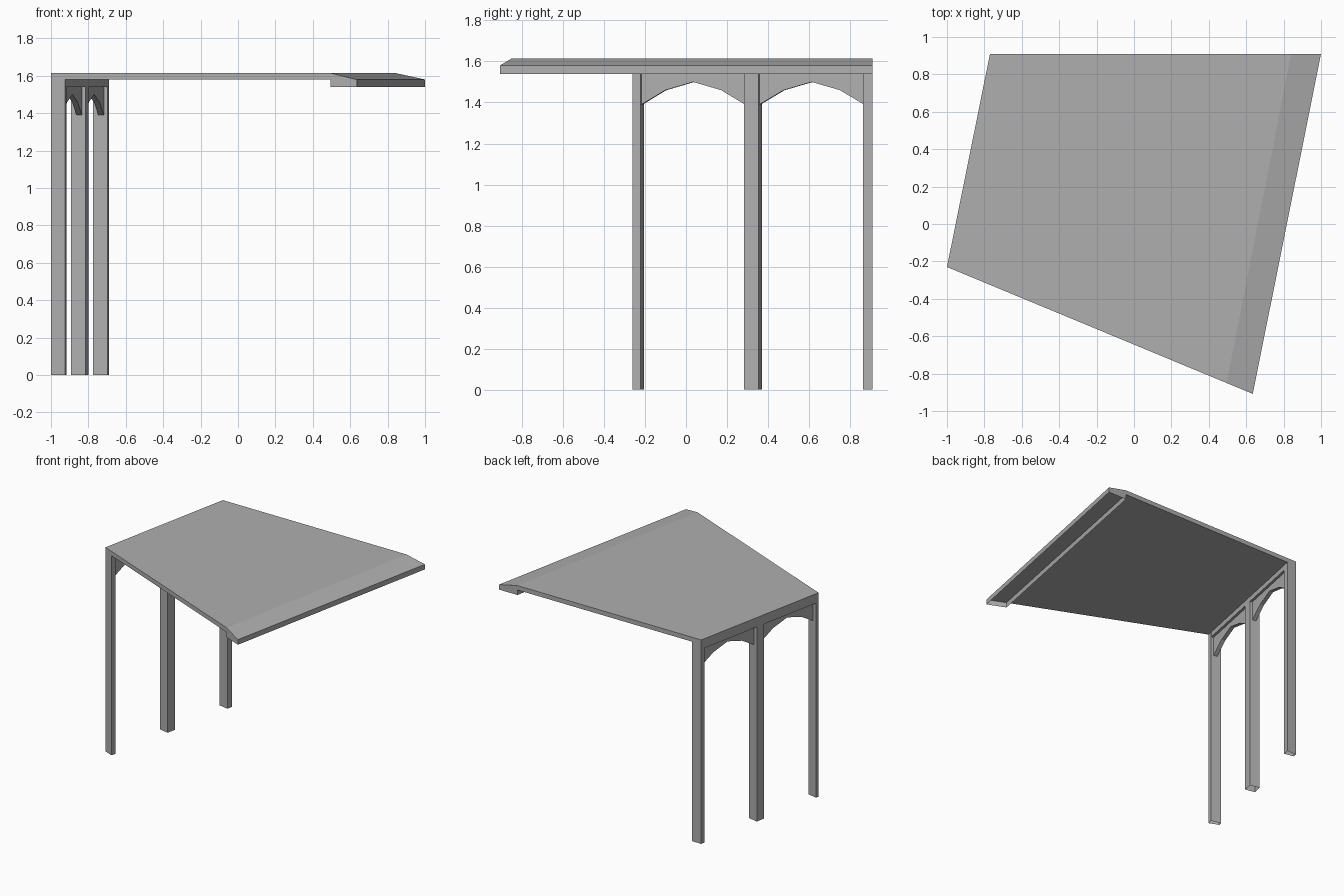
import bpy
from mathutils import Vector

cube = bpy.data.objects.get("Cube")
if cube:
    bpy.data.objects.remove(cube, do_unlink=True)

grey = bpy.data.materials.new("plain_grey")
grey.use_nodes = True
GREY = (0.43, 0.43, 0.43, 1)
grey.diffuse_color = GREY
grey.node_tree.nodes["Principled BSDF"].inputs["Base Color"].default_value = GREY

TOP, UNDER, LIP = 1.615, 1.58, 1.54

# Plan corners of the roof, with the crease where the eave starts to slope
left_front, left_back = Vector((-1, -0.23)), Vector((-0.77, 0.91))
crease_front, crease_back = Vector((0.495, -0.85)), Vector((0.84, 0.91))
eave_front, eave_back = Vector((0.635, -0.908)), Vector((1, 0.91))

# Directions along the left side and inward from it
along = (left_back - left_front).normalized()
inward = Vector((along.y, -along.x))


def make(name, verts, faces):
    mesh = bpy.data.meshes.new(name)
    mesh.from_pydata([tuple(v) for v in verts], [], faces)
    mesh.materials.append(grey)
    obj = bpy.data.objects.new(name, mesh)
    bpy.context.collection.objects.link(obj)
    return obj


def loft(name, lower, upper, bottom=True):
    """Join two matching counter-clockwise rings into a solid."""
    n = len(lower)
    faces = [(i, (i + 1) % n, (i + 1) % n + n, i + n) for i in range(n)]
    faces.append(tuple(range(n, 2 * n)))
    if bottom:
        faces.append(tuple(reversed(range(n))))
    return make(name, list(lower) + list(upper), faces)


def prism(name, plan, z0, z1, bottom=True):
    return loft(name, [(p.x, p.y, z0) for p in plan],
                [(p.x, p.y, z1) for p in plan], bottom)


def side(s, o):
    """Plan point at distance s along the left side, o inward."""
    return left_front + along * s + inward * o


# Roof: flat slab and a wedge along the eave
prism("roof_slab", [left_front, crease_front, crease_back, left_back], UNDER, TOP)
make("eave_slope",
     [(*crease_front, UNDER), (*eave_front, UNDER), (*eave_back, UNDER),
      (*crease_back, UNDER), (*crease_front, TOP), (*crease_back, TOP)],
     [(3, 2, 1, 0), (4, 1, 2, 5), (0, 1, 4), (2, 3, 5)])

# Thin skirt hanging under the eave, open below
ring = [crease_front, eave_front, eave_back, crease_back]
make("eave_skirt",
     [(*p, z) for z in (LIP, UNDER) for p in ring],
     [(i, (i + 1) % 4, (i + 1) % 4 + 4, i + 4) for i in range(4)])

# Posts, open at the foot
DEPTH = 0.08
length = (left_back - left_front).length
front_dir = (eave_front - left_front).normalized()
front_inner = left_front + front_dir * 0.081
back_inner = left_back + Vector((0.081, 0))
S_FRONT, S_MID, S_MID_END, S_BACK = 0.025, 0.54, 0.612, 1.132
posts = {
    "front_post": [left_front, front_inner, side(S_FRONT, DEPTH), side(S_FRONT, 0)],
    "middle_post": [side(S_MID, 0), side(S_MID, DEPTH),
                    side(S_MID_END, DEPTH), side(S_MID_END, 0)],
    "back_post": [side(S_BACK, 0), side(S_BACK, DEPTH), back_inner, left_back],
}
for name, plan in posts.items():
    prism(name, plan, 0, UNDER, bottom=False)

# Header beam over the posts
prism("header_beam", [left_front, front_inner, back_inner, left_back], LIP, UNDER)

# Arched panels between the posts
arch = [(0, 1.39), (0.23, 1.46), (0.5, 1.5), (0.77, 1.46), (1, 1.39)]
for name, s0, s1 in (("front_arch", S_FRONT, S_MID), ("back_arch", S_MID_END, S_BACK)):
    outline = [(0, LIP)] + arch + [(1, LIP)]
    rings = []
    for o in (0.03, 0.06):
        rings.append([(*side(s0 + t * (s1 - s0), o), z) for t, z in outline])
    loft(name, rings[0], rings[1])
